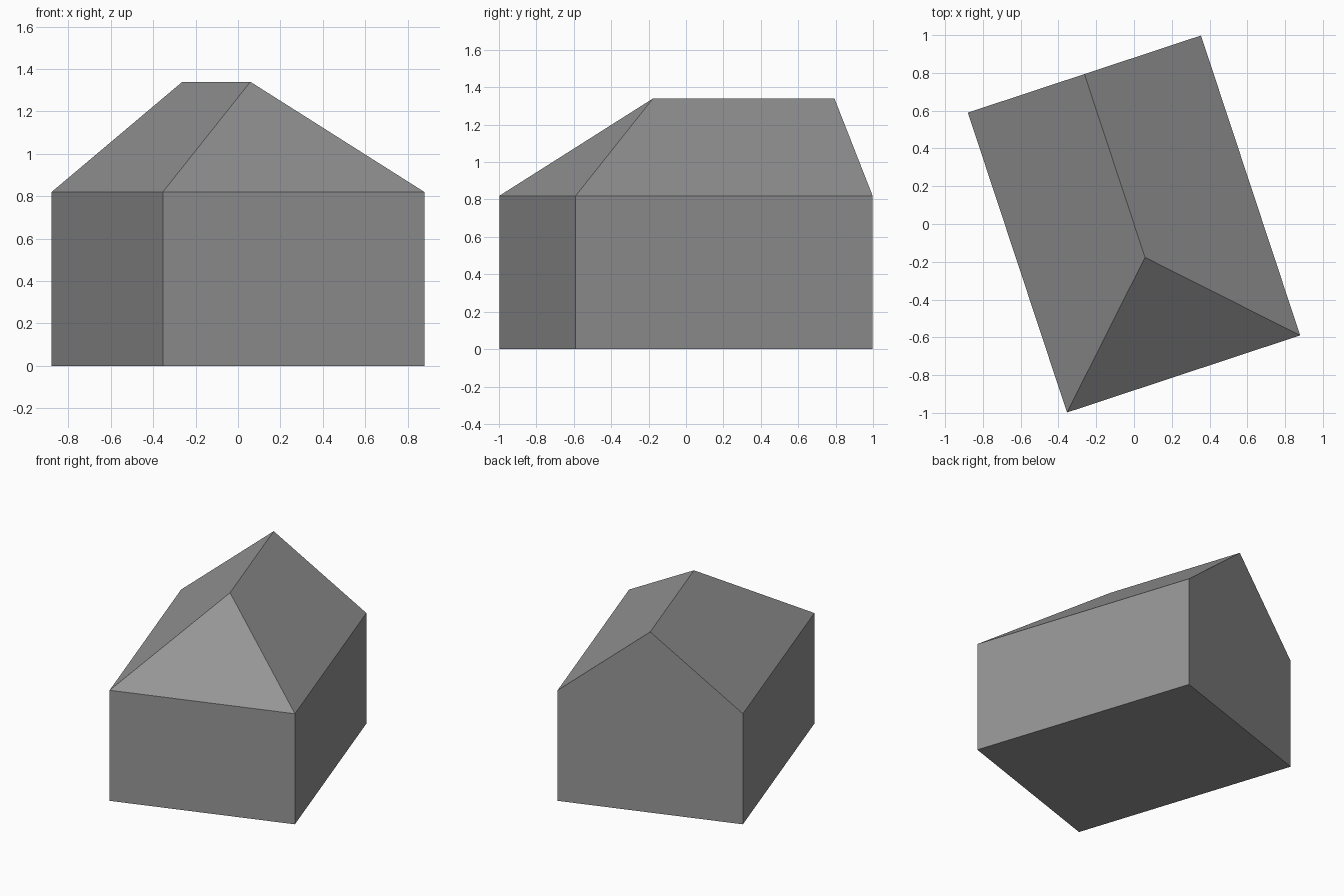
import bpy
import bmesh
import math

cube = bpy.data.objects.get("Cube")
if cube:
    bpy.data.objects.remove(cube, do_unlink=True)

WIDTH, LENGTH = 1.30, 1.672
EAVE, RIDGE = 0.82, 1.34
HIP_SETBACK = 0.65
TURN = math.radians(18.3)

# Plain grey for the whole building
grey = bpy.data.materials.new("grey")
colour = (0.3, 0.3, 0.3, 1)
grey.use_nodes = True
grey.diffuse_color = colour
grey.node_tree.nodes["Principled BSDF"].inputs["Base Color"].default_value = colour

# Gable profile at the front, extruded to the back
half = WIDTH / 2
profile = [(-half, 0), (half, 0), (half, EAVE), (0, RIDGE), (-half, EAVE)]
bm = bmesh.new()
front = [bm.verts.new((x, -LENGTH / 2, z)) for x, z in profile]
gable = bm.faces.new(front)
extruded = bmesh.ops.extrude_face_region(bm, geom=[gable], use_keep_orig=True)
back = [v for v in extruded["geom"] if isinstance(v, bmesh.types.BMVert)]
bmesh.ops.translate(bm, verts=back, vec=(0, LENGTH, 0))

# Split the front at the eaves and lean its apex back into a hip
bmesh.ops.connect_verts(bm, verts=[front[2], front[4]])
front[3].co.y += HIP_SETBACK
bmesh.ops.recalc_face_normals(bm, faces=bm.faces)

mesh = bpy.data.meshes.new("house_body")
bm.to_mesh(mesh)
bm.free()
mesh.materials.append(grey)

house = bpy.data.objects.new("house_body", mesh)
house.rotation_euler.z = TURN
bpy.context.collection.objects.link(house)
